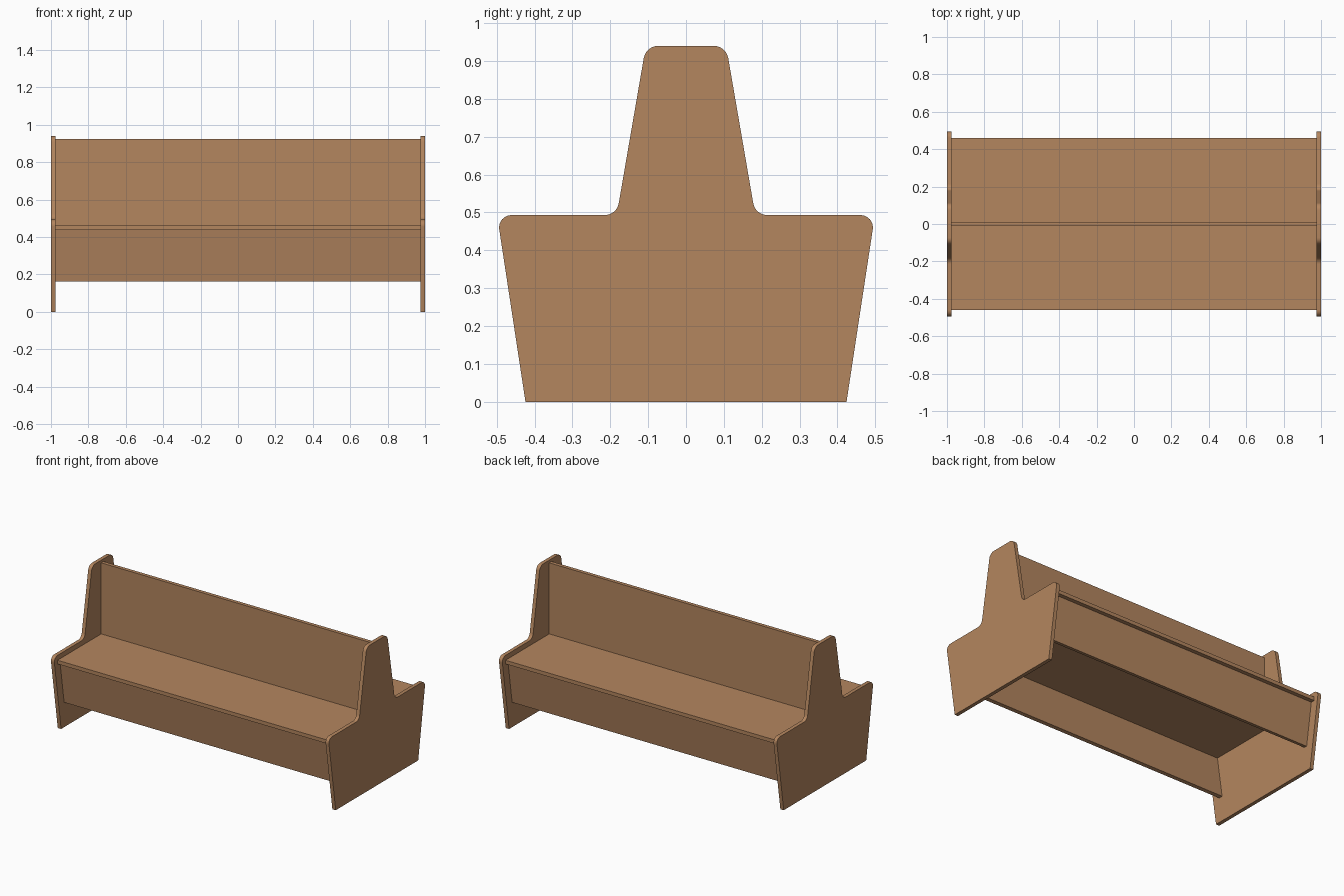
import bpy, bmesh, math
from mathutils import Vector

if "Cube" in bpy.data.objects:
    bpy.data.objects.remove(bpy.data.objects["Cube"])

wood = bpy.data.materials.new("warm wood")
wood.diffuse_color = (0.456, 0.238, 0.114, 1)
wood.use_nodes = True
wood.node_tree.nodes["Principled BSDF"].inputs["Base Color"].default_value = wood.diffuse_color


def fillet(points, steps=8):
    """Round each (y, z, tangent length) corner of a closed outline with a true arc."""
    out = []
    for i, (y, z, t) in enumerate(points):
        p = Vector((y, z))
        if t == 0:
            out.append(p)
            continue
        a = (Vector(points[i - 1][:2]) - p).normalized()
        b = (Vector(points[(i + 1) % len(points)][:2]) - p).normalized()
        half = a.angle(b) / 2
        radius = t * math.tan(half)
        centre = p + (a + b).normalized() * (t / math.cos(half))
        u, v = p + a * t - centre, p + b * t - centre
        sweep = u.angle(v)
        for k in range(steps + 1):
            f = k / steps
            d = (u * math.sin((1 - f) * sweep) + v * math.sin(f * sweep)) / math.sin(sweep)
            out.append(centre + d.normalized() * radius)
    return out


def board(name, outline, x0, x1):
    """Extrude a y-z outline along x."""
    bm = bmesh.new()
    face = bm.faces.new([bm.verts.new((x0, y, z)) for y, z in outline])
    new = bmesh.ops.extrude_face_region(bm, geom=[face])["geom"]
    bmesh.ops.translate(bm, vec=(x1 - x0, 0, 0),
                        verts=[g for g in new if isinstance(g, bmesh.types.BMVert)])
    bmesh.ops.recalc_face_normals(bm, faces=bm.faces)
    mesh = bpy.data.meshes.new(name)
    bm.to_mesh(mesh)
    bm.free()
    mesh.materials.append(wood)
    obj = bpy.data.objects.new(name, mesh)
    bpy.context.collection.objects.link(obj)
    return obj


IN = 0.976

# End panels: stepped, tapered silhouette with rounded corners
half = [(0.424, 0, 0), (0.499, 0.493, 0.038), (0.183, 0.493, 0.032), (0.106, 0.94, 0.033)]
outline = fillet(half + [(-y, z, t) for y, z, t in reversed(half)])
for side, x0, x1 in (("left", -1, -IN), ("right", IN, 1)):
    panel = board(side + "_end_panel", outline, x0, x1)
    bpy.ops.object.select_all(action='DESELECT')
    panel.select_set(True)
    bpy.context.view_layer.objects.active = panel
    bpy.ops.object.shade_smooth_by_angle(angle=math.radians(30))

# Double-sided seat and central backrest
board("seat", [(-0.461, 0.437), (0.461, 0.437), (0.461, 0.461), (-0.461, 0.461)], -IN, IN)
board("backrest", [(-0.012, 0.461), (0.012, 0.461), (0.012, 0.923), (-0.012, 0.923)], -IN, IN)

# Sloping skirt boards below the seat, parallel to the panel edges
for name, s in (("front_skirt", -1), ("back_skirt", 1)):
    board(name, [(s * 0.435, 0.437), (s * 0.393, 0.161),
                 (s * 0.369, 0.164), (s * 0.411, 0.437)], -IN, IN)
